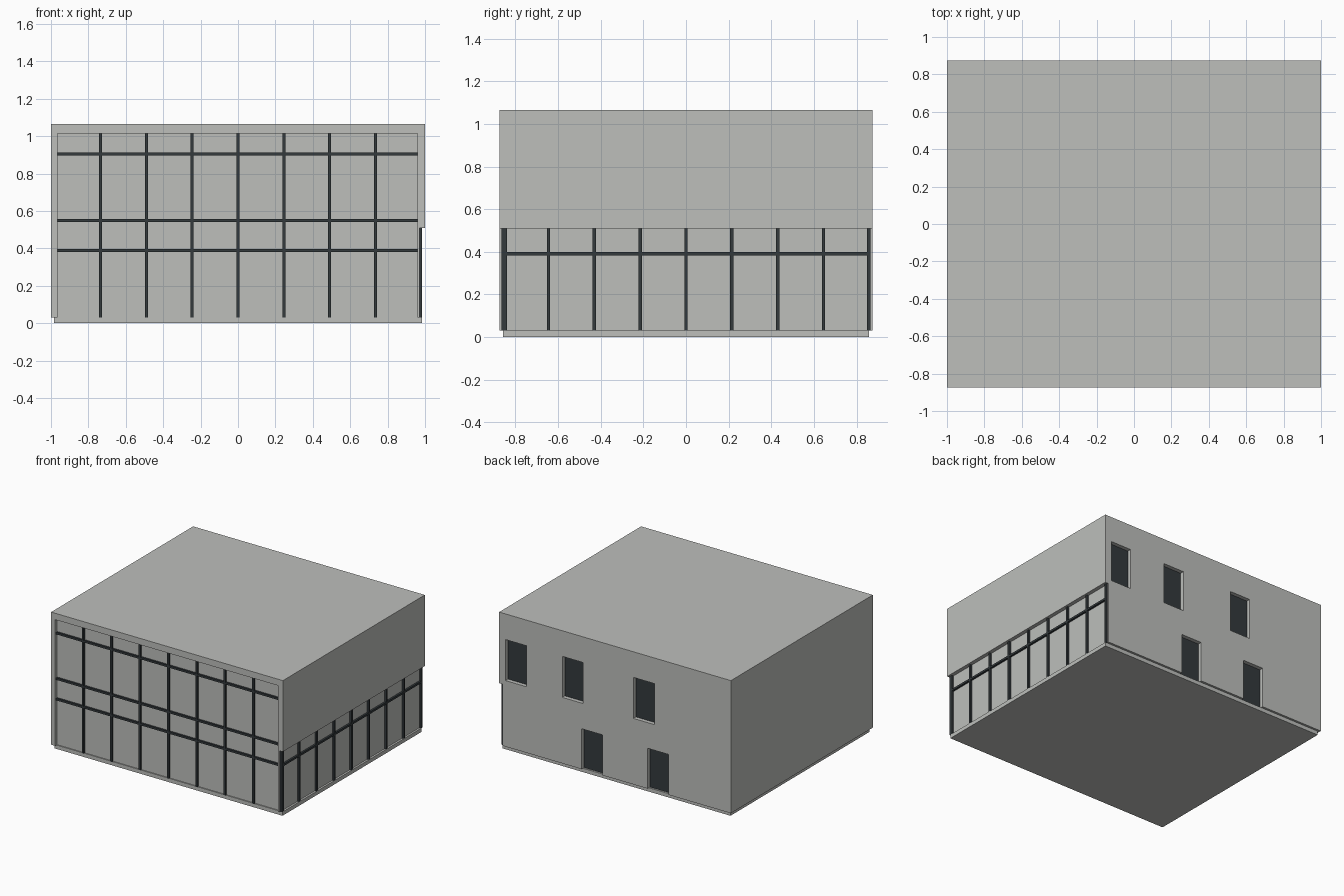
import bpy
import bmesh
from mathutils import Matrix, Vector

cube = bpy.data.objects.get("Cube")
if cube:
    bpy.data.objects.remove(cube, do_unlink=True)


def make_material(name, rgb):
    mat = bpy.data.materials.new(name)
    mat.use_nodes = True
    mat.diffuse_color = (*rgb, 1)
    bsdf = mat.node_tree.nodes["Principled BSDF"]
    bsdf.inputs["Base Color"].default_value = (*rgb, 1)
    bsdf.inputs["Roughness"].default_value = 0.8
    return mat


def boxes(name, spans, mat):
    """One object made of boxes, each given as (x0, x1), (y0, y1), (z0, z1)."""
    bm = bmesh.new()
    for span in spans:
        centre = Vector([(a + b) / 2 for a, b in span])
        size = [b - a for a, b in span]
        bmesh.ops.create_cube(bm, size=1, matrix=Matrix.Translation(centre) @ Matrix.Diagonal((*size, 1)))
    mesh = bpy.data.meshes.new(name)
    bm.to_mesh(mesh)
    bm.free()
    mesh.materials.append(mat)
    obj = bpy.data.objects.new(name, mesh)
    bpy.context.collection.objects.link(obj)
    return obj


concrete = make_material("concrete grey", (0.51, 0.52, 0.50))
metal = make_material("dark metal", (0.034, 0.042, 0.046))

W, D, H = 1.0, 0.875, 1.065     # half width, half depth, height
BASE, SOFFIT = 0.03, 0.51       # plinth top, underside of the side overhang
FRONT, SIDE = -0.85, 0.97       # recessed planes of the two glazed sides
BAR = 0.008                     # half thickness of the glazing bars
REVEAL = 0.84                   # recessed plane of the rear openings

# Rear windows and doors as (x span, z span)
windows = [((x - 0.09, x + 0.09), (0.545, 0.865)) for x in (0.855, 0.365, -0.25)]
doors = [((x - 0.09, x + 0.09), (BASE, 0.345)) for x in (0.2, -0.37)]

# Main block with front, side and rear recesses cut out
boxes("plinth", [((-0.985, 0.985), (-0.858, 0.858), (0, BASE))], concrete)
body = boxes("main_block", [((-W, W), (-D, D), (BASE, H))], concrete)
cuts = [((-0.965, 0.96), (-1, FRONT), (-0.1, 1.015)),
        ((SIDE, 1.1), (-1, 1), (-0.1, SOFFIT))]
cuts += [(x, (REVEAL, 1), z) for x, z in windows]
cuts += [(x, (REVEAL, 1), (-0.1, z[1])) for x, z in doors]
cutter = boxes("recess_cutter", cuts, concrete)
cutter.hide_render = True
mod = body.modifiers.new("recesses", 'BOOLEAN')
mod.operation = 'DIFFERENCE'
mod.solver = 'EXACT'
mod.object = cutter
bpy.context.view_layer.objects.active = body
bpy.ops.object.modifier_apply(modifier=mod.name)
bpy.data.objects.remove(cutter, do_unlink=True)

# Front glazing grid
front_y = (FRONT - 0.015, FRONT + 0.002)
bars = [((i * 0.245 - BAR, i * 0.245 + BAR), front_y, (BASE, 1.015)) for i in range(-3, 4)]
bars += [((-0.965, 0.96), front_y, (z - BAR, z + BAR)) for z in (0.39, 0.55, 0.905)]
boxes("front_glazing_bars", bars, metal)

# Side glazing grid with corner posts
side_x = (SIDE - 0.002, SIDE + 0.015)
bars = [(side_x, (i * 0.215 - BAR, i * 0.215 + BAR), (BASE, SOFFIT)) for i in range(-3, 4)]
bars += [(side_x, (-0.84, 0.85), (0.39 - BAR, 0.39 + BAR))]
boxes("side_glazing_bars", bars, metal)
boxes("corner_posts", [(side_x, (-0.865, -0.84), (BASE, SOFFIT)),
                       (side_x, (0.85, 0.865), (BASE, SOFFIT))], metal)

# Dark panes set into the rear openings
pane_y = (REVEAL - 0.002, REVEAL + 0.004)
boxes("rear_windows", [(x, pane_y, z) for x, z in windows], metal)
boxes("rear_doors", [(x, pane_y, z) for x, z in doors], metal)
